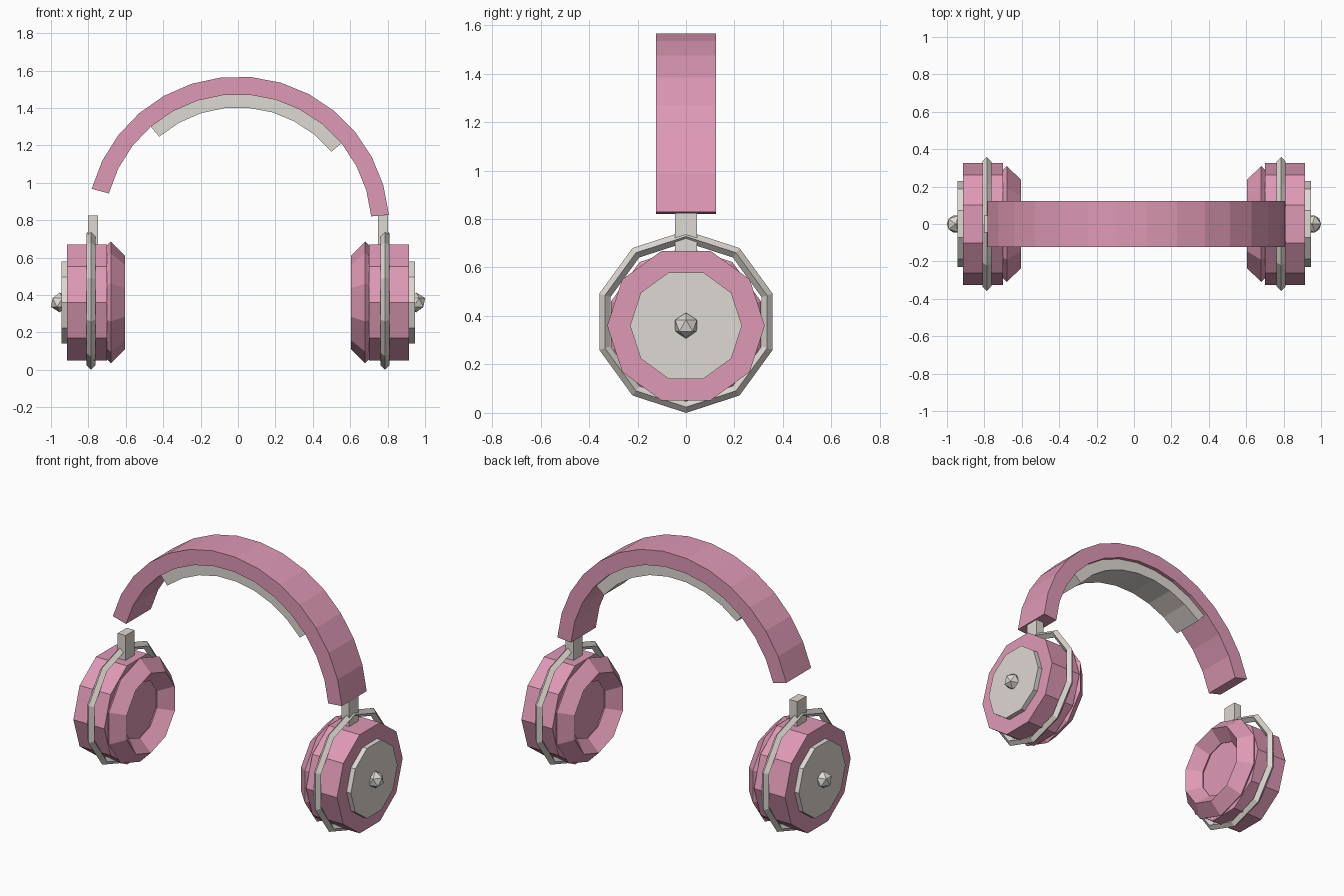
import bpy, bmesh
from math import sin, cos, pi, radians
from mathutils import Matrix

cube = bpy.data.objects.get("Cube")
if cube:
    bpy.data.objects.remove(cube, do_unlink=True)


def make_material(name, rgb):
    m = bpy.data.materials.new(name)
    m.use_nodes = True
    m.diffuse_color = (*rgb, 1)
    m.node_tree.nodes["Principled BSDF"].inputs["Base Color"].default_value = (*rgb, 1)
    return m


pink = make_material("rose pink", (0.73, 0.32, 0.46))
grey = make_material("warm light grey", (0.73, 0.69, 0.65))


def finish(bm, name, mat):
    bmesh.ops.recalc_face_normals(bm, faces=bm.faces)
    mesh = bpy.data.meshes.new(name)
    bm.to_mesh(mesh)
    bm.free()
    mesh.materials.append(mat)
    obj = bpy.data.objects.new(name, mesh)
    bpy.context.collection.objects.link(obj)


def bridge(bm, a, b, closed=True):
    n = len(a)
    for i in range(n if closed else n - 1):
        j = (i + 1) % n
        bm.faces.new((a[i], a[j], b[j], b[i]))


def lathe(name, mat, profile, z, phase=0.0, ring=False, sides=10):
    """Turn (x, radius) points about a sideways axis; ring closes the profile, else ends are capped."""
    bm = bmesh.new()
    loops = []
    for x, r in profile:
        angles = [phase + 2 * pi * i / sides for i in range(sides)]
        loops.append([bm.verts.new((x, r * sin(a), z + r * cos(a))) for a in angles])
    for a, b in zip(loops, loops[1:]):
        bridge(bm, a, b)
    if ring:
        bridge(bm, loops[-1], loops[0])
    else:
        bm.faces.new(loops[0])
        bm.faces.new(loops[-1])
    finish(bm, name, mat)


def diamond(x, major, minor):
    return [(x, major + minor), (x + minor, major), (x, major - minor), (x - minor, major)]


def arch(name, mat, r_in, r_out, half_width, start, end, segments, z=0.758):
    """Sweep a rectangle along an arc in the front plane."""
    bm = bmesh.new()
    loops = []
    for i in range(segments + 1):
        a = radians(start + (end - start) * i / segments)
        corners = ((r_in, -1), (r_out, -1), (r_out, 1), (r_in, 1))
        loops.append([bm.verts.new((r * cos(a), s * half_width, z + r * sin(a))) for r, s in corners])
    for a, b in zip(loops, loops[1:]):
        bridge(bm, a, b)
    bm.faces.new(loops[0])
    bm.faces.new(loops[-1])
    finish(bm, name, mat)


# Headband, tilted to one side, with its padding three steps in from each end
step = 160 / 14
arch("headband", pink, 0.715, 0.81, 0.123, 5, 165, 14)
arch("headband_padding", grey, 0.645, 0.716, 0.1, 5 + 3 * step, 165 - 3 * step, 8)

# Ear cups, one per side
CUP_Z = 0.36
for side, s in (("left", 1), ("right", -1)):
    half = pi / 10
    lathe(side + "_cup", pink, [(s * 0.70, 0.325), (s * 0.915, 0.325)], CUP_Z, half)
    lathe(side + "_cap_disc", grey, [(s * 0.90, 0.231), (s * 0.945, 0.231)], CUP_Z, half)
    lathe(side + "_cushion", pink, diamond(s * 0.68, 0.25, 0.075), CUP_Z, ring=True)
    lathe(side + "_yoke_ring", grey, diamond(s * 0.787, 0.352, 0.024), 0.376, ring=True)

    # Stem between cup and headband
    bm = bmesh.new()
    bmesh.ops.create_cube(bm, size=1, matrix=Matrix.Translation((s * 0.776, 0, 0.725))
                          @ Matrix.Diagonal((0.054, 0.09, 0.2, 1)))
    finish(bm, side + "_stem", grey)

    # Faceted knob
    bm = bmesh.new()
    bmesh.ops.create_icosphere(bm, subdivisions=1, radius=0.053,
                               matrix=Matrix.Translation((s * 0.953, 0, CUP_Z)))
    finish(bm, side + "_knob", grey)
